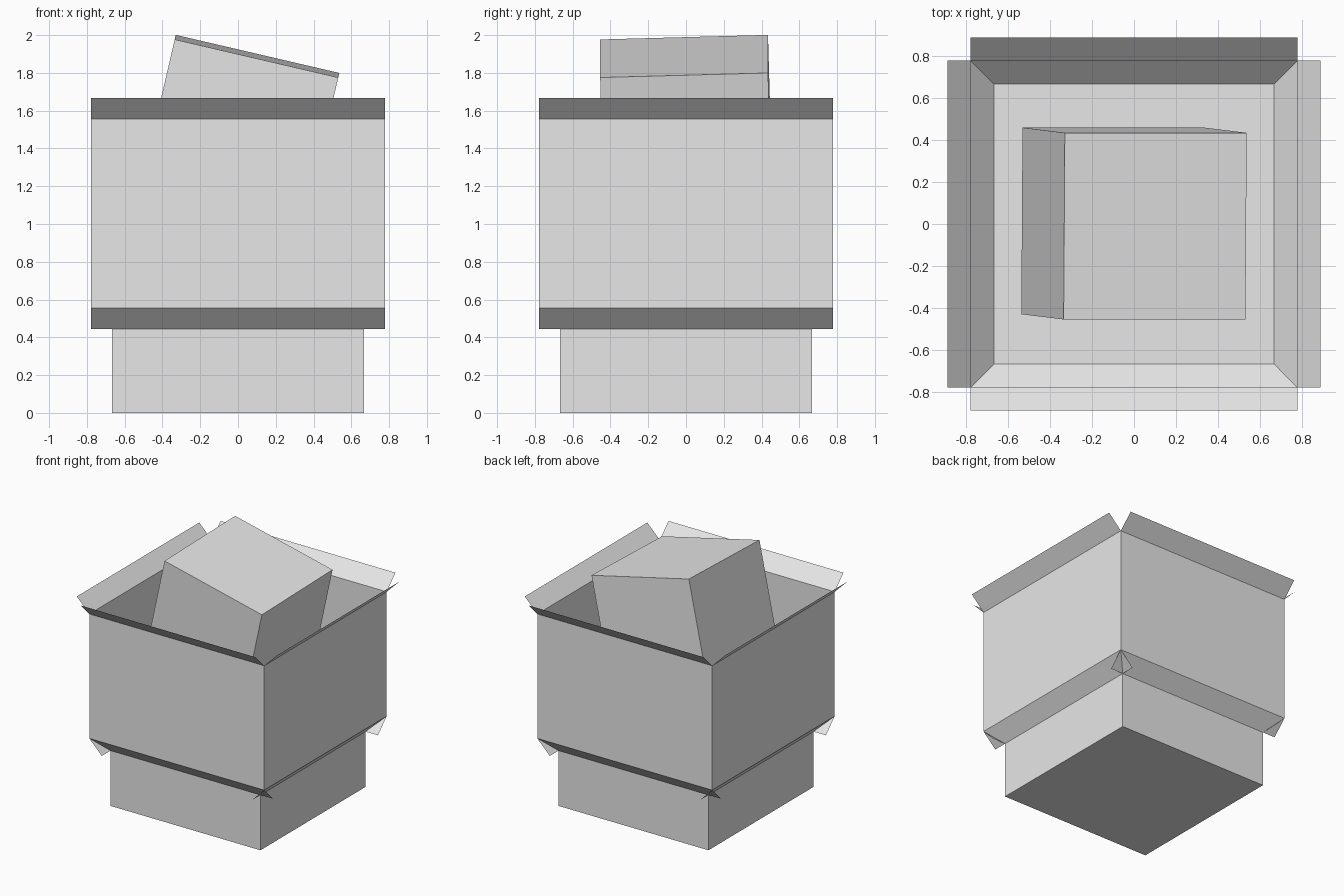
import bpy
import math
from mathutils import Matrix

U = 1 / 9  # modelling unit

old = bpy.data.objects.get("Cube")
if old:
    bpy.data.objects.remove(old, do_unlink=True)

grey = bpy.data.materials.new("light_grey")
grey.use_nodes = True
colour = (0.8, 0.8, 0.8, 1)
grey.diffuse_color = colour
grey.node_tree.nodes["Principled BSDF"].inputs["Base Color"].default_value = colour


def add_box(name, size, centre, rotation=(0, 0, 0)):
    bpy.ops.mesh.primitive_cube_add(size=1, location=[c * U for c in centre], rotation=rotation)
    box = bpy.context.object
    box.name = name
    box.scale = [s * U for s in size]
    box.data.materials.append(grey)
    return box


def add_sheet(name, profile, half_width, turn):
    """Thin rectangular sheet: two (distance, height) points swept along a side."""
    (d0, z0), (d1, z1) = profile
    w = half_width
    verts = [(-w, -d0, z0), (w, -d0, z0), (w, -d1, z1), (-w, -d1, z1)]
    mesh = bpy.data.meshes.new(name)
    mesh.from_pydata(verts, [], [(0, 1, 2, 3)])
    mesh.transform(Matrix.Rotation(turn, 4, "Z") @ Matrix.Scale(U, 4))
    mesh.materials.append(grey)
    sheet = bpy.data.objects.new(name, mesh)
    bpy.context.collection.objects.link(sheet)


# Solid base
add_box("base", (12, 12, 4), (0, 0, 2))

# Wall, flared top flap and tucked-in lower flap on each side
for i, side in enumerate(("front", "left", "back", "right")):
    turn = i * math.pi / 2
    add_sheet(side + "_lower_flap", ((6, 4), (7, 5)), 7, turn)
    add_sheet(side + "_wall", ((7, 5), (7, 14)), 7, turn)
    add_sheet(side + "_upper_flap", ((7, 14), (8, 15)), 7, turn)

# Tilted block sticking out of the open top
add_box("tilted_block", (8, 8, 8), (0, 0.02, 13.1),
        (math.radians(1.6), math.radians(13.1), 0))
